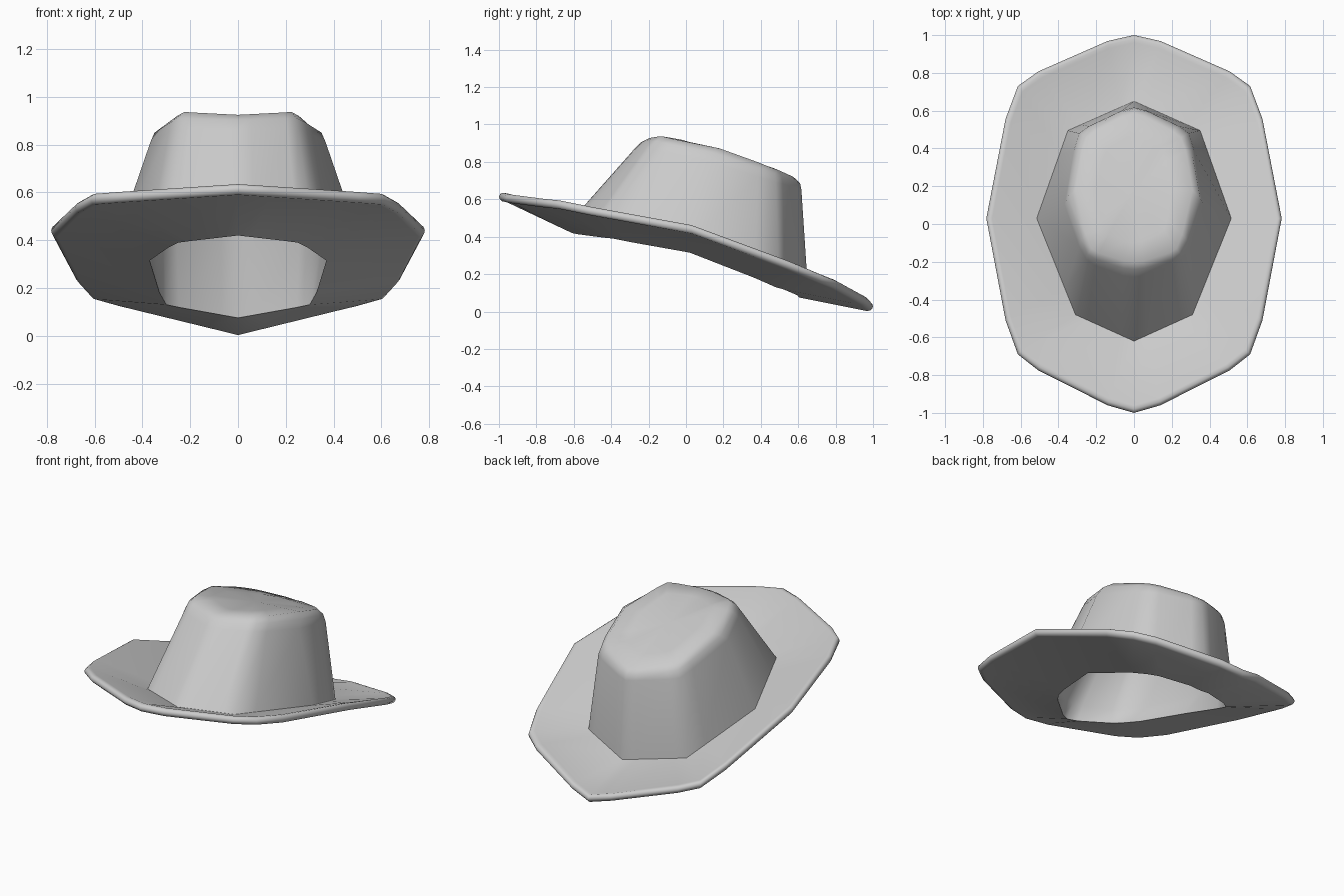
import bpy
from mathutils import Vector

if "Cube" in bpy.data.objects:
    bpy.data.objects.remove(bpy.data.objects["Cube"])


def ring(pts, bulge=0.03):
    """Closed ring from 5 half-outline corners (front, +x, back), softened near the corners."""
    a, b, c, d, e = [Vector(p) for p in pts]
    mid = Vector((0, (a.y + e.y) / 2, 0))

    def soft(p, q, t):
        v = p.lerp(q, t)
        k = 1 + bulge
        return Vector((v.x * k, mid.y + (v.y - mid.y) * k, v.z))

    half = [a, soft(a, b, 0.22), soft(a, b, 0.8), b, soft(b, c, 0.27), c,
            soft(d, c, 0.27), d, soft(e, d, 0.8), soft(e, d, 0.22), e]
    return half + [Vector((-v.x, v.y, v.z)) for v in reversed(half[1:-1])]


def moved(pts, s, dz):
    return [(x * s, y * s, z + dz) for x, y, z in pts]


def loft(name, rings, cap_first=None, cap_last=None):
    n = len(rings[0])
    verts = [v for r in rings for v in r]
    faces = []
    for k in range(len(rings) - 1):
        for i in range(n):
            j = (i + 1) % n
            faces.append((k * n + i, k * n + j, (k + 1) * n + j, (k + 1) * n + i))
    if cap_last:
        verts.append(Vector(cap_last))
        o = (len(rings) - 1) * n
        faces += [(o + i, o + (i + 1) % n, len(verts) - 1) for i in range(n)]
    if cap_first:
        verts.append(Vector(cap_first))
        faces += [((i + 1) % n, i, len(verts) - 1) for i in range(n)]
    me = bpy.data.meshes.new(name)
    me.from_pydata(verts, [], faces)
    ob = bpy.data.objects.new(name, me)
    bpy.context.collection.objects.link(ob)
    bpy.ops.object.select_all(action='DESELECT')
    ob.select_set(True)
    bpy.context.view_layer.objects.active = ob
    bpy.ops.object.shade_smooth_by_angle(angle=0.9)
    return ob


# Control outlines: front, front corner, side, back corner, back
rim = [(0, -1, .615), (.615, -.69, .574), (.782, .03, .442), (.615, .73, .18), (0, 1, .03)]
opening = [(0, -.61, .42), (.25, -.39, .39), (.37, .02, .315), (.3, .48, .13), (0, .605, .075)]
base = [(0, -.62, .48), (.31, -.48, .46), (.515, .03, .38), (.35, .495, .195), (0, .65, .15)]
shoulder = [(0, -.28, .865), (.25, -.19, .87), (.367, .1, .81), (.29, .48, .69), (0, .617, .65)]
crest = [(0, -.24, .905), (.245, -.16, .91), (.35, .14, .85), (.275, .475, .735), (0, .61, .685)]
top_edge = [(0, -.2, .925), (.225, -.13, .937), (.31, .18, .872), (.25, .455, .77), (0, .585, .71)]
top_inner = [(0, -.1, .915), (.16, -.03, .92), (.2, .18, .867), (.15, .38, .79), (0, .47, .765)]
lining_mid = [(0, -.555, .5), (.27, -.42, .5), (.43, .03, .45), (.31, .475, .4), (0, .59, .35)]
lining_top = [(0, -.23, .85), (.215, -.14, .86), (.31, .12, .80), (.245, .44, .69), (0, .57, .64)]

# Brim with a rolled edge
loft("brim", [ring(opening), ring(moved(rim, .965, -.027)), ring(moved(rim, .985, -.025)),
              ring(moved(rim, .997, -.013)), ring(rim), ring(moved(rim, .994, .013)),
              ring(moved(rim, .98, .02)), ring(moved(rim, .96, .017)), ring(base, 0)])

# Crown with a slightly sunken top
loft("crown", [ring(base, 0), ring(shoulder), ring(crest), ring(top_edge), ring(top_inner)],
     cap_last=(0, .18, .855))

# Inside of the crown
loft("crown_lining", [ring(lining_top), ring(lining_mid), ring(opening)], cap_first=(0, .18, .80))
